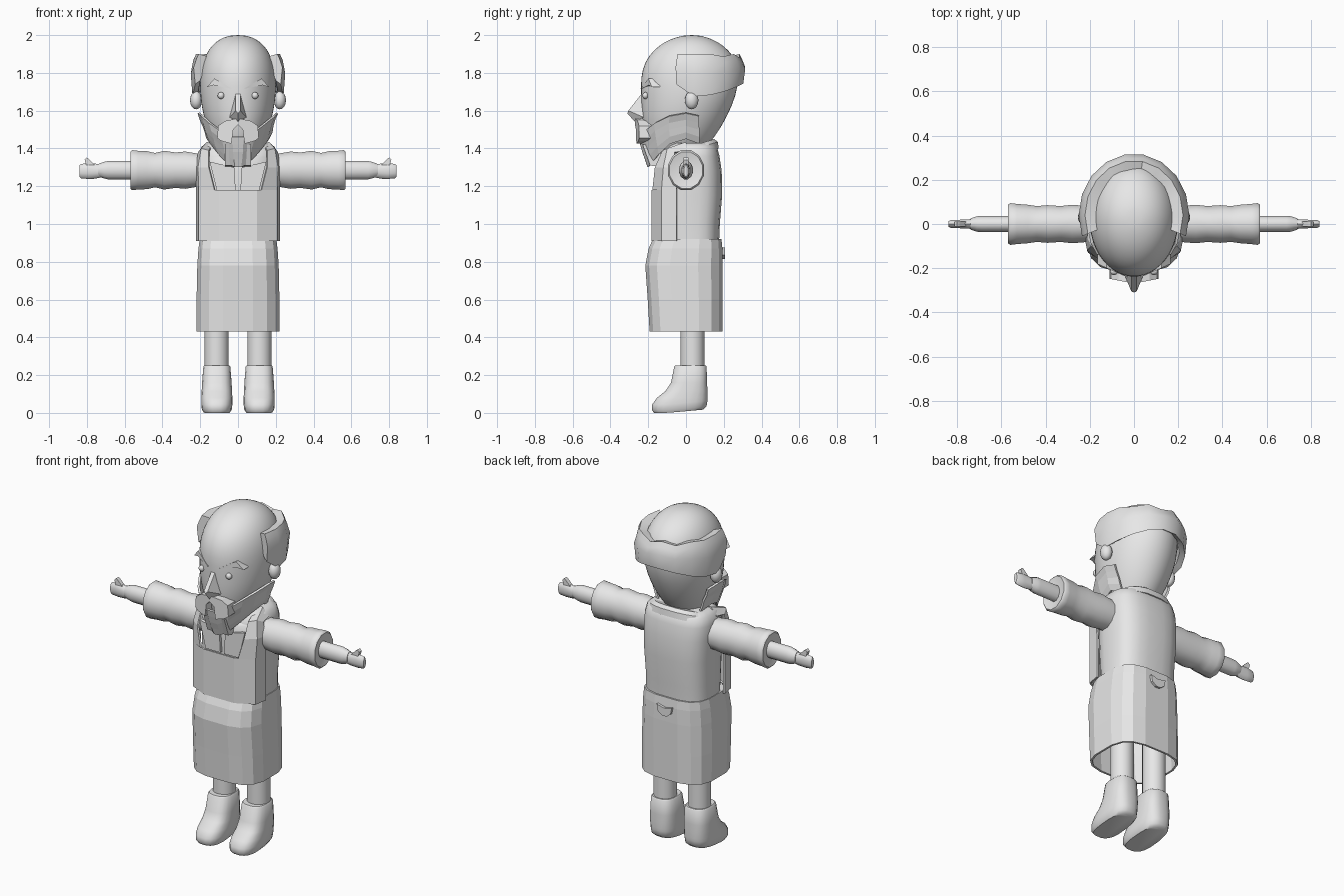
import bpy, bmesh, math, random
from math import sin, cos, radians, copysign

random.seed(4)
cube = bpy.data.objects.get("Cube")
if cube:
    bpy.data.objects.remove(cube, do_unlink=True)

grey = bpy.data.materials.new("plain_grey")
grey.use_nodes = True
grey.diffuse_color = (0.8, 0.8, 0.8, 1)
grey.node_tree.nodes["Principled BSDF"].inputs["Base Color"].default_value = (0.8, 0.8, 0.8, 1)


def finish(name, bm, smooth=None, thick=0, subdiv=0):
    """Turn a bmesh into an object; smooth is the sharp-edge angle in degrees."""
    bmesh.ops.recalc_face_normals(bm, faces=bm.faces)
    mesh = bpy.data.meshes.new(name)
    bm.to_mesh(mesh)
    bm.free()
    mesh.materials.append(grey)
    ob = bpy.data.objects.new(name, mesh)
    bpy.context.collection.objects.link(ob)
    if subdiv:
        ob.modifiers.new("Subdivision", "SUBSURF").levels = subdiv
        ob.modifiers["Subdivision"].render_levels = subdiv
    if thick:
        mod = ob.modifiers.new("Thickness", "SOLIDIFY")
        mod.thickness = thick
    if smooth:
        bpy.ops.object.select_all(action="DESELECT")
        ob.select_set(True)
        bpy.context.view_layer.objects.active = ob
        bpy.ops.object.shade_smooth_by_angle(angle=radians(smooth))
    return ob


def loft(name, rows, closed=True, caps=True, **kw):
    """Skin a list of point rows."""
    bm = bmesh.new()
    grid = [[bm.verts.new(p) for p in row] for row in rows]
    n = len(grid[0])
    for a, b in zip(grid, grid[1:]):
        for i in range(n if closed else n - 1):
            j = (i + 1) % n
            bm.faces.new((a[i], a[j], b[j], b[i]))
    if caps and closed:
        bm.faces.new(grid[0])
        bm.faces.new(grid[-1])
    return finish(name, bm, **kw)


def ring(z, rx, front, back, n=24, power=2, cx=0, tilt=0):
    """Horizontal rounded ring; a power above 2 makes it boxier."""
    pts = []
    cy, ry = (front + back) / 2, (back - front) / 2
    for i in range(n):
        a = 2 * math.pi * (i + 0.5) / n
        c, s = cos(a), sin(a)
        u = copysign(abs(c) ** (2 / power), c)
        v = copysign(abs(s) ** (2 / power), s)
        pts.append((cx + rx * u, cy + ry * v, z + tilt * v))
    return pts


def hull(name, pts, **kw):
    bm = bmesh.new()
    for p in pts:
        bm.verts.new(p)
    bmesh.ops.convex_hull(bm, input=bm.verts[:])
    return finish(name, bm, **kw)


def prism(name, profile, y0, y1, side=1, lean=0):
    """Extrude an x-z outline along y; lean pushes the outer end backwards."""
    rows = [[(side * x, y + lean * x, z) for x, z in profile] for y in (y0, y1)]
    return loft(name, rows)


def ball(name, at, size, segs=16):
    bm = bmesh.new()
    bmesh.ops.create_uvsphere(bm, u_segments=segs, v_segments=segs // 2, radius=1)
    for v in bm.verts:
        v.co = [c + s * q for c, s, q in zip(at, size, v.co)]
    return finish(name, bm, smooth=60)


# Head: an egg that narrows to the chin
head = [(1.30, .04, -.14, .0), (1.36, .09, -.175, .06), (1.43, .13, -.205, .13),
        (1.5, .16, -.225, .18), (1.58, .187, -.238, .225), (1.68, .203, -.24, .268),
        (1.78, .203, -.243, .283), (1.86, .188, -.22, .27), (1.92, .16, -.175, .23),
        (1.965, .12, -.115, .17), (1.99, .073, -.05, .11), (2.0, .03, .0, .06)]
loft("head", [ring(*r) for r in head], smooth=60, subdiv=1)

# Hair: a thick horseshoe round the sides and back
rows = []
for i, deg in enumerate(range(-20, 201, 20)):
    c, s = cos(radians(deg)), sin(radians(deg))
    end = i in (0, 11)
    low = 1.74 if end else 1.675 + .07 * max(s, 0) ** 2
    top = 1.9 - .02 * (i % 2) * max(s, 0)
    section = [(.9, low + .02), (1.02, low), (1.06, (low + top) / 2 + .01),
               (1.0, top - .03), (.94, top), (.7, top - .015)]
    rows.append([(.236 * k * c, .04 + .262 * k * s, z) for k, z in section])
loft("hair", rows, smooth=35)

# Beard: a blocky shell over the jaw
rows = []
for deg in range(-110, 111, 20):
    c, s = cos(radians(deg)), abs(sin(radians(deg)))
    top, low = 1.46 + .13 * s ** 2, 1.305 + .15 * s ** 3
    row = []
    for k in range(5):
        z = low + (top - low) * k / 4
        t = (z - 1.3) / .29
        rx = .075 + .125 * min(1, t) ** .7 + random.uniform(-.004, .004)
        front = -.195 - .055 * min(1, t * 1.6) + random.uniform(-.004, .004)
        row.append((rx * sin(radians(deg)), c * front if c > 0 else -c * .2, z))
    rows.append(row)
loft("beard", rows, closed=False, thick=.012)
hull("chin", [(x, y, z) for x in (-.07, .07) for y, z in
              ((-.19, 1.31), (-.23, 1.42), (-.12, 1.3), (.0, 1.42))])

# Nose
hull("nose", [(-.012, -.235, 1.69), (.012, -.235, 1.69), (.0, -.31, 1.585),
              (-.045, -.225, 1.565), (.045, -.225, 1.565), (0, -.27, 1.54),
              (.012, -.305, 1.6), (-.012, -.305, 1.6)])

for side, tag in ((1, "left"), (-1, "right")):
    # Face features
    ball(tag + "_eye", (side * .09, -.215, 1.68), (.018, .016, .018))
    ball(tag + "_ear", (side * .222, .03, 1.655), (.032, .036, .048))
    prism(tag + "_eyebrow", [(.03, 1.715), (.13, 1.735), (.165, 1.725), (.125, 1.77), (.1, 1.757)],
          -.255, -.21, side, .45)
    prism(tag + "_moustache", [(0, 1.56), (.07, 1.545), (.105, 1.52), (.11, 1.455),
                               (.09, 1.44), (.035, 1.425), (.025, 1.5), (0, 1.525)],
          -.27, -.2, side, .2)

    # Puffy sleeve, forearm and hand, lofted along x
    def limb(name, stations, n, z0=1.285, **kw):
        loft(tag + name, [[(side * x, ry * cos(2 * math.pi * (i + .5) / n),
                            z0 + rz * sin(2 * math.pi * (i + .5) / n))
                           for i in range(n)] for x, ry, rz in stations], **kw)

    limb("_sleeve", [(.14, .09, .1), (.22, .085, .092), (.28, .09, .102), (.33, .084, .097),
                     (.39, .088, .106), (.44, .084, .094), (.48, .09, .104),
                     (.53, .094, .106), (.56, .098, .11), (.57, .09, .1), (.56, .05, .06)],
         12, smooth=50)
    limb("_forearm", [(.5, .038, .05), (.69, .038, .05), (.71, .036, .045),
                      (.74, .026, .034)], 12, smooth=50)
    limb("_hand", [(.72, .024, .032), (.755, .022, .04), (.79, .02, .042),
                   (.83, .018, .038), (.84, .012, .03)], 10, 1.28, smooth=50)
    hull(tag + "_thumb", [(side * x, y, z) for y in (-.012, .012) for x, z in
                          ((.75, 1.305), (.79, 1.345), (.8, 1.352), (.812, 1.34), (.8, 1.3))])

    # Leg and boot
    loft(tag + "_leg", [ring(z, .064, -.03, .098, 20, cx=side * .113) for z in (.2, .6)], smooth=50)
    boot = [(.0, .07, -.17, .09), (.015, .08, -.182, .11), (.045, .083, -.18, .115),
            (.08, .083, -.155, .115), (.115, .081, -.11, .115), (.16, .079, -.08, .112),
            (.245, .072, -.063, .11), (.252, .066, -.057, .104)]
    rows = [ring(*r, 20, 2.8, side * .112) for r in boot]
    for row in rows[:3]:
        row[:] = [(x, y, z + max(0, y + .1) * .09) for x, y, z in row]
    loft(tag + "_boot", rows, smooth=45)

    # Apron strap running up over the shoulder
    strap = [[(.125, -.178, 1.18), (.208, -.13, 1.18), (.222, -.05, 1.18)],
             [(.155, -.165, 1.3), (.212, -.12, 1.3), (.224, -.06, 1.3)],
             [(.155, -.125, 1.39), (.195, -.1, 1.4), (.212, -.06, 1.38)],
             [(.13, .0, 1.43), (.165, .0, 1.435), (.205, .0, 1.39)]]
    loft(tag + "_strap", [[(side * x, y, z) for x, y, z in r] for r in strap],
         closed=False, thick=.01)

    # Open shirt front beside the buttons
    prism(tag + "_lapel", [(.012, 1.17), (.11, 1.17), (.15, 1.33), (.02, 1.3)], -.15, -.13, side)

# Shirt body
shirt = [(.88, .2, -.12, .175), (1.0, .2, -.13, .18), (1.15, .206, -.135, .192),
         (1.28, .21, -.135, .19), (1.36, .21, -.125, .178), (1.41, .195, -.1, .165),
         (1.43, .16, -.07, .14)]
loft("shirt", [ring(*r, 24, 2.9) for r in shirt], smooth=50)

# Collar: a tilted band standing round the neck
collar = [(1.355, .205, -.15, .175), (1.39, .19, -.145, .17), (1.405, .165, -.135, .15)]
loft("collar", [ring(*r, 20, 2.5, tilt=.045) for r in collar], smooth=40)

# Apron bib wrapping the front and sides
half = [(.1, -.182), (.208, -.13), (.222, -.05)]
outline = [(-x, y) for x, y in reversed(half)] + half
loft("apron_bib", [[(x, y, z) for x, y in outline] for z in (.91, 1.05, 1.18)],
     closed=False, thick=.01)

# Apron skirt, hollow below
skirt = [(.43, .222, -.195, .195), (.6, .222, -.205, .196), (.78, .218, -.218, .197),
         (.87, .212, -.2, .195), (.92, .205, -.178, .19)]
loft("apron_skirt", [ring(*r, 16, 3.2) for r in skirt], caps=False, thick=.012)
loft("waist_top", [ring(.9, .2, -.17, .185, 16, 3.2), ring(.915, .195, -.165, .18, 16, 3.2)])

# Apron bow at the back
prism("apron_bow", [(-.05, .875), (0, .862), (.05, .875), (.042, .835),
                    (.015, .815), (-.015, .815), (-.042, .835)], .185, .207)
